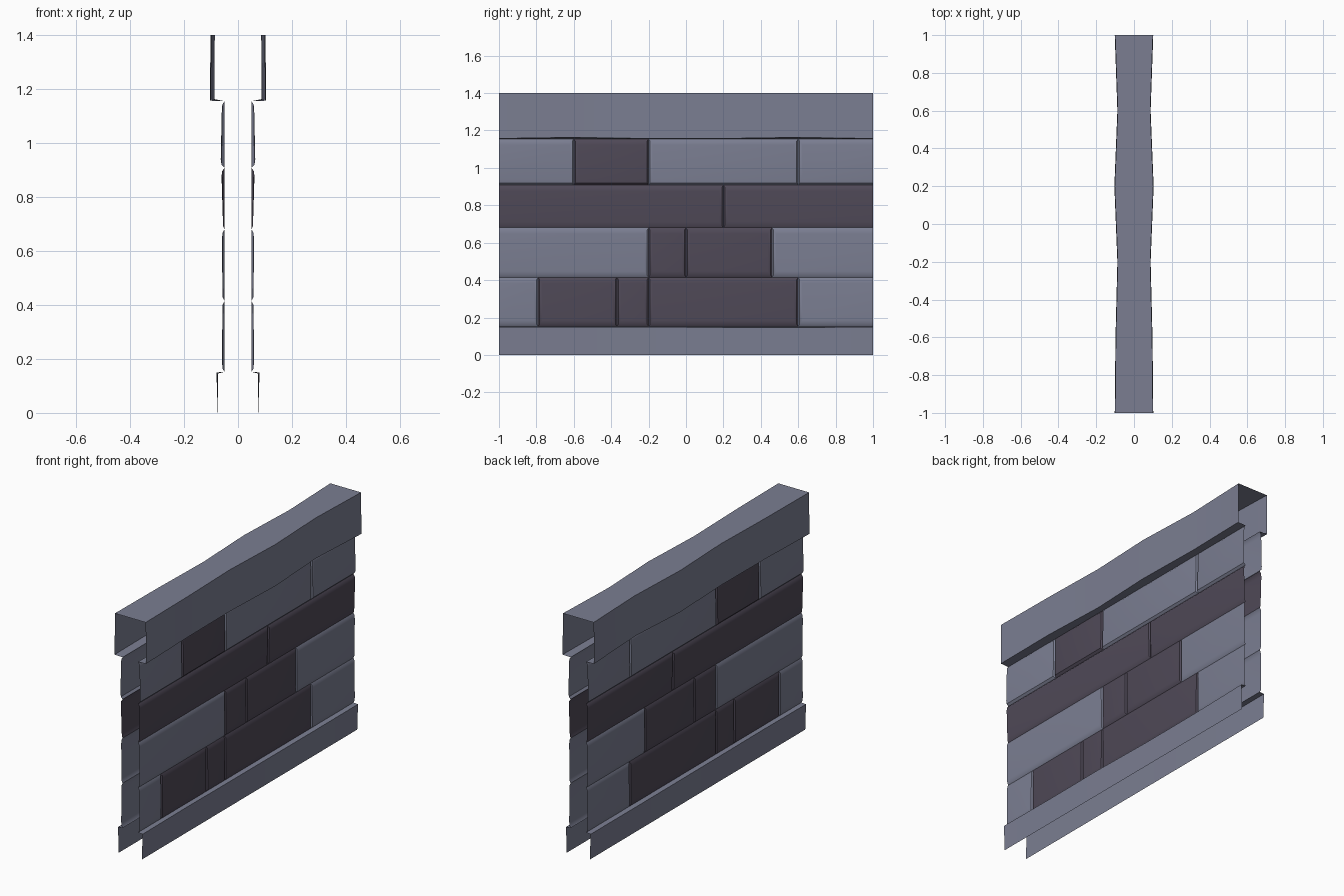
import bpy
import math

if "Cube" in bpy.data.objects:
    bpy.data.objects.remove(bpy.data.objects["Cube"])


def material(name, rgb):
    m = bpy.data.materials.new(name)
    m.diffuse_color = (*rgb, 1)
    m.use_nodes = True
    m.node_tree.nodes["Principled BSDF"].inputs["Base Color"].default_value = m.diffuse_color
    return m


LIGHT = material("light grey stone", (0.196, 0.208, 0.285))
DARK = material("dark purple stone", (0.078, 0.066, 0.095))


def make(name, verts, faces, mat):
    """Open half-shell on the +x side, mirrored to -x."""
    me = bpy.data.meshes.new(name)
    me.from_pydata(verts, [], faces)
    me.materials.append(mat)
    ob = bpy.data.objects.new(name, me)
    bpy.context.collection.objects.link(ob)
    bpy.ops.object.select_all(action='DESELECT')
    ob.select_set(True)
    bpy.context.view_layer.objects.active = ob
    bpy.ops.object.shade_smooth_by_angle(angle=math.radians(30))
    mod = ob.modifiers.new("Mirror", 'MIRROR')
    mod.use_axis = (True, False, False)
    mod.merge_threshold = 0.0005
    return ob


def loft(name, stations, profile, mat):
    """Sweep an (x, z) profile along y; profile(w, dz) gives the section."""
    verts, faces = [], []
    for y, w, dz in stations:
        p = profile(w, dz)
        verts += [(x, y, z) for x, z in p]
    n = len(p)
    for s in range(len(stations) - 1):
        for i in range(n - 1):
            a, b = s * n + i, (s + 1) * n + i
            faces.append((a, b, b + 1, a + 1))
    return make(name, verts, faces, mat)


def brick(name, y0, y1, z0, z1, low, high, mat):
    """Pillowed stone face; the edges at the wall ends run off unbevelled."""
    verts, faces = [], []
    rings = ((0, 0, 0), (0.008, 0.012, 0.8), (0.022, 0.032, 1))
    for iy, iz, k in rings:
        a = y0 + (iy if y0 > -1 else 0)
        b = y1 - (iy if y1 < 1 else 0)
        xl, xh = 0.05 + low * k, 0.05 + high * k
        verts += [(xl, a, z0 + iz), (xl, b, z0 + iz),
                  (xh, b, z1 - iz), (xh, a, z1 - iz)]
    for r in (0, 4):
        for i in range(4):
            # skip the collapsed sides at the open ends
            if (i == 1 and y1 >= 1) or (i == 3 and y0 <= -1):
                continue
            j = (i + 1) % 4
            faces.append((r + i, r + j, r + 4 + j, r + 4 + i))
    faces.append((8, 9, 10, 11))
    return make(name, verts, faces, mat)


# Coping along the top, with a wavy width
loft("top_coping",
     [(-1, .1, 0), (-.6, .096, .006), (-.2, .086, 0), (.2, .102, 0),
      (.6, .086, .006), (1, .1, 0)],
     lambda w, dz: [(.05, 1.155), (w + .002, 1.157 + dz), (w, 1.4), (0, 1.4)],
     LIGHT)

# Plinth along the bottom
loft("base_plinth",
     [(-1, .08, 0), (-.6, .077, 0), (-.2, .079, 0), (.2, .075, -.004),
      (.6, .076, -.004), (1, .08, 0)],
     lambda w, dz: [(.075, 0), (w, .15 + dz), (.05, .152)],
     LIGHT)

# Stone courses: z range, face relief at bottom and top, joints, colours
courses = [
    (.152, .415, .009, .008, (-1, -.79, -.37, -.2, .6, 1), "LDDDL"),
    (.415, .68, .008, .009, (-1, -.2, 0, .46, 1), "LDDL"),
    (.68, .908, .006, .011, (-1, .2, 1), "DD"),
    (.908, 1.155, .014, .010, (-1, -.6, -.2, .6, 1), "LDLL"),
]
for r, (z0, z1, low, high, ys, tones) in enumerate(courses):
    for i, t in enumerate(tones):
        brick(f"stone_row{r + 1}_{i + 1}", ys[i], ys[i + 1], z0, z1, low, high,
              LIGHT if t == "L" else DARK)
